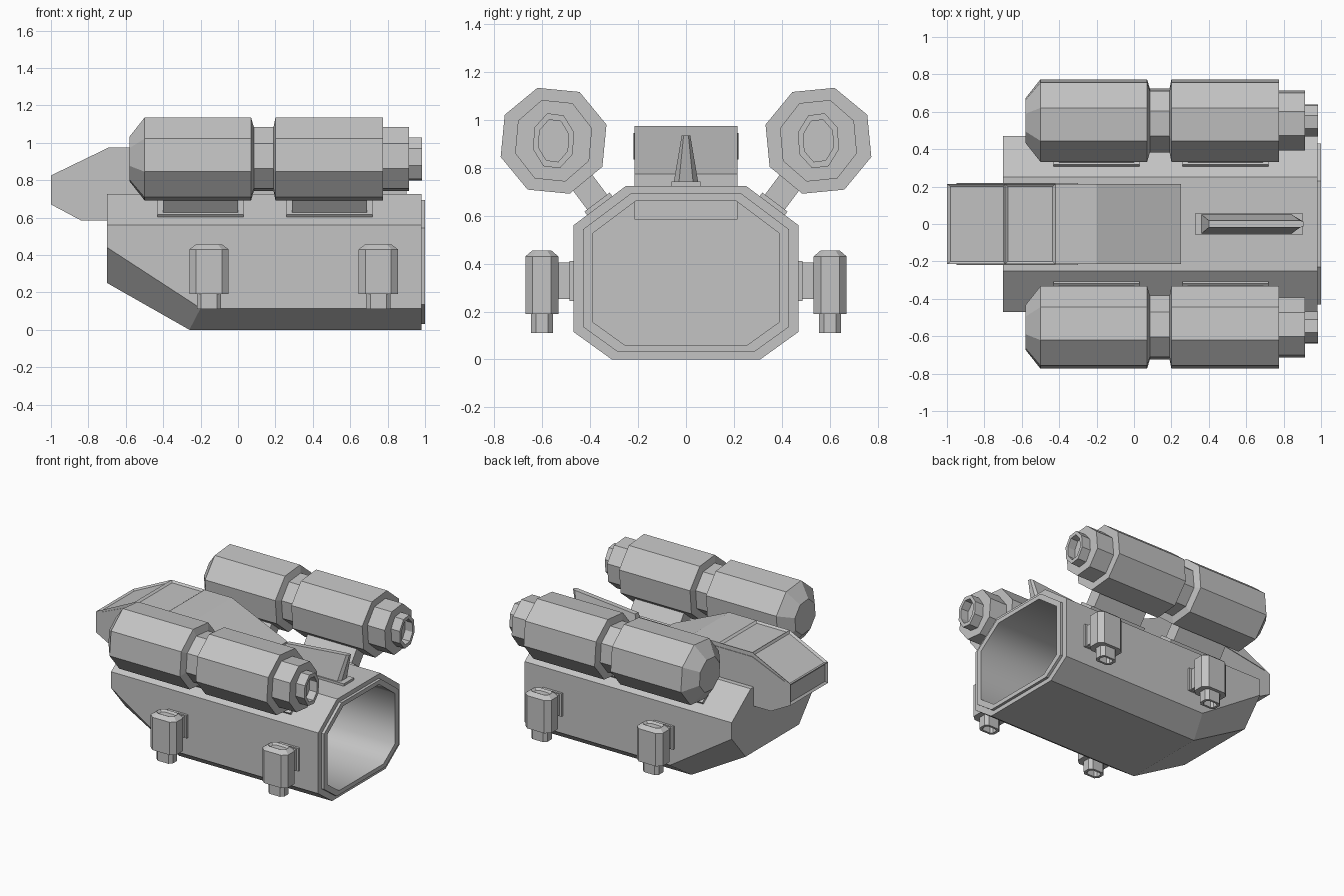
import bpy, bmesh, math
from mathutils import Vector

if "Cube" in bpy.data.objects:
    bpy.data.objects.remove(bpy.data.objects["Cube"])

grey = bpy.data.materials.new("plain_grey")
grey.use_nodes = True
colour = (0.55, 0.55, 0.55, 1)
grey.diffuse_color = colour
grey.node_tree.nodes["Principled BSDF"].inputs["Base Color"].default_value = colour


def loft(name, rings, edit=None):
    """Skin a list of equal-length rings, cap both ends, optionally edit the bmesh."""
    bm = bmesh.new()
    loops = [[bm.verts.new(p) for p in ring] for ring in rings]
    n = len(loops[0])
    bands = [[bm.faces.new((a[i], a[(i + 1) % n], b[(i + 1) % n], b[i])) for i in range(n)]
             for a, b in zip(loops, loops[1:])]
    bm.faces.new(loops[0])
    bm.faces.new(loops[-1])
    bmesh.ops.recalc_face_normals(bm, faces=bm.faces[:])
    if edit:
        edit(bm, bands)
    mesh = bpy.data.meshes.new(name)
    bm.to_mesh(mesh)
    bm.free()
    mesh.materials.append(grey)
    obj = bpy.data.objects.new(name, mesh)
    bpy.context.collection.objects.link(obj)
    return obj


def prism(name, profile, y0, y1, edit=None):
    """Extrude an x-z profile across y."""
    return loft(name, [[(x, y, z) for x, z in profile] for y in (y0, y1)], edit)


def slab(name, centre, u, v, w):
    """Box from a centre and three half-extent vectors."""
    c, u, v, w = map(Vector, (centre, u, v, w))
    return loft(name, [[c + k * w + i * u + j * v for i, j in ((-1, -1), (1, -1), (1, 1), (-1, 1))]
                       for k in (-1, 1)])


# Hull: eight-sided shell with a sloped chin and a deep open bore
half = [(0.31, 0), (0.47, 0.115), (0.47, 0.56), (0.25, 0.725)]
nose = [(0.31, 0.25), (0.47, 0.44), (0.47, 0.56), (0.25, 0.725)]
kink = [-0.26, -0.2, -0.2, -0.2]


def hull_ring(xs, section, scale=1.0):
    right = [(x, y * scale, 0.36 + (z - 0.36) * scale) for x, (y, z) in zip(xs, section)]
    return right + [(x, -y, z) for x, y, z in reversed(right)]


def smooth_bore(bm, bands):
    for f in bands[-1]:
        f.smooth = True


loft("hull", [hull_ring([-0.7] * 4, nose), hull_ring(kink, half),
              hull_ring([0.98] * 4, half), hull_ring([0.98] * 4, half, 0.915),
              hull_ring([1.0] * 4, half, 0.915), hull_ring([1.0] * 4, half, 0.83),
              hull_ring([-0.2] * 4, half, 0.83)], smooth_bore)

# Cockpit: side profile with recessed front, sloped and roof panels
cab = [(-1, 0.67), (-1, 0.825), (-0.69, 0.975), (-0.42, 0.975), (-0.2, 0.975),
       (0.25, 0.775), (0.25, 0.585), (-0.84, 0.585)]


def recess_panels(bm, bands):
    bmesh.ops.inset_individual(bm, faces=bands[0][:3], thickness=0.022, depth=-0.012)


prism("cockpit", cab, -0.215, 0.215, recess_panels)
window = [(-0.95, 0.835), (-0.69, 0.945), (-0.3, 0.945), (-0.36, 0.945 - 0.01)]
for s in (-1, 1):
    prism("cockpit_side_window", window, s * 0.213, s * 0.219)

# Tail fin: swept and tapered, on a thin foot
slab("fin_foot", (0.615, 0, 0.73), (0.285, 0, 0), (0, 0.06, 0), (0, 0, 0.012))
fin_low = [(0.36, 0.052), (0.84, 0.052), (0.86, 0.03), (0.86, -0.03), (0.84, -0.052), (0.36, -0.052)]
fin_high = [(0.40, 0.018), (0.89, 0.018), (0.91, 0.01), (0.91, -0.01), (0.89, -0.018), (0.40, -0.018)]
loft("tail_fin", [[(x, y, 0.735) for x, y in fin_low],
                  [(x, y, 0.89 + (x - 0.40) * 0.09) for x, y in fin_high]])

# Pods: eight-sided cylinders with a waist and a stepped hollow nozzle
pod_steps = [(-0.58, 0.125, 0.125), (-0.5, 0.231, 0.231), (0.07, 0.231, 0.231),
             (0.085, 0.178, 0.178), (0.19, 0.178, 0.178), (0.2, 0.231, 0.231),
             (0.775, 0.231, 0.231), (0.775, 0.168, 0.178), (0.915, 0.168, 0.178),
             (0.915, 0.09, 0.12), (0.985, 0.09, 0.12), (0.985, 0.066, 0.092),
             (0.925, 0.066, 0.092)]


def pod_ring(s, x, ry, rz):
    angles = [math.radians(17 + 45 * i) for i in range(8)]
    return [(x, s * (0.553 - ry * math.cos(a)), 0.913 + rz * math.sin(a)) for a in angles]


for s in (-1, 1):
    loft("pod", [pod_ring(s, *step) for step in pod_steps])
    out, along = Vector((0, s * 0.6, 0.8)), Vector((0, s * 0.8, -0.6))
    foot = Vector((0, s * 0.36, 0.642))
    for x in (-0.2, 0.49):
        base = foot + Vector((x, 0, 0))
        slab("pod_strut", base + out * 0.1, (0.2, 0, 0), along * 0.052, out * 0.1)
        slab("pod_strut_foot", base + out * 0.005, (0.23, 0, 0), along * 0.066, out * 0.014)


# Side thrusters: upright chamfered blocks with a hollow nozzle below
def block_ring(cx, cy, z, hx, hy):
    kx, ky = hx * 0.66, hy * 0.55
    quarter = [(hx, ky), (kx, hy)]
    pts = quarter + [(-x, y) for x, y in reversed(quarter)]
    pts += [(-x, -y) for x, y in pts]
    return [(cx + x, cy + y, z) for x, y in pts]


thruster_steps = [(0.44, 0.055, 0.028), (0.455, 0.072, 0.04), (0.43, 0.105, 0.069),
                  (0.19, 0.105, 0.069), (0.19, 0.065, 0.046), (0.11, 0.065, 0.046),
                  (0.11, 0.045, 0.03), (0.16, 0.045, 0.03)]
for s in (-1, 1):
    for x in (-0.155, 0.75):
        loft("side_thruster", [block_ring(x, s * 0.602, *step) for step in thruster_steps])
        slab("thruster_mount", (x, s * 0.505, 0.328), (0.065, 0, 0), (0, 0.04, 0), (0, 0, 0.076))
        slab("thruster_mount_plate", (x, s * 0.475, 0.328), (0.08, 0, 0), (0, 0.012, 0), (0, 0, 0.084))
